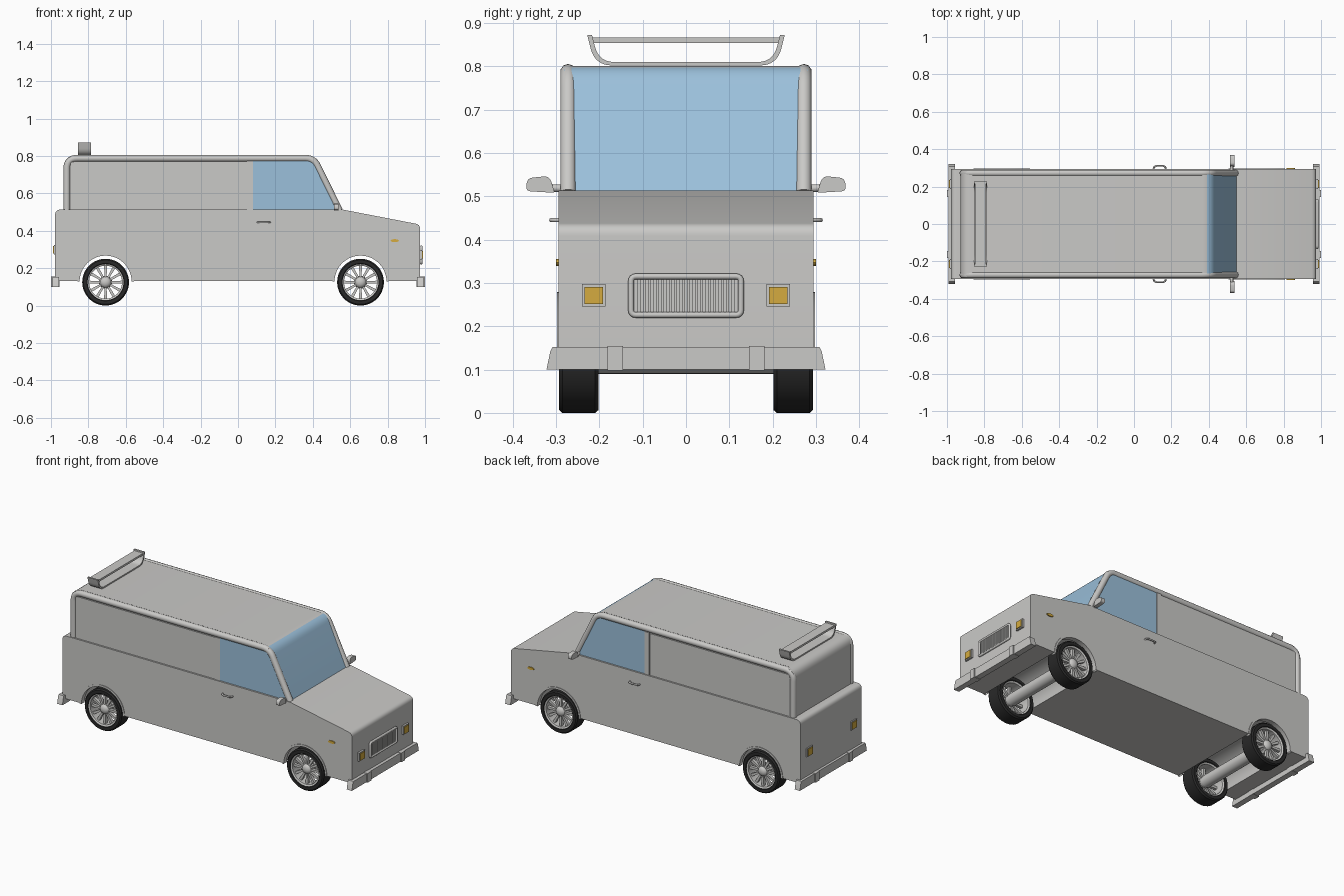
import bpy, bmesh, math
from mathutils import Vector

if "Cube" in bpy.data.objects:
    bpy.data.objects.remove(bpy.data.objects["Cube"])


def material(name, rgb):
    m = bpy.data.materials.new(name)
    m.diffuse_color = (*rgb, 1)
    m.use_nodes = True
    m.node_tree.nodes["Principled BSDF"].inputs["Base Color"].default_value = m.diffuse_color
    return m


PAINT = material("light grey paint", (0.59, 0.585, 0.57))
GLASS = material("blue glass", (0.33, 0.53, 0.71))
AMBER = material("amber lamp", (0.66, 0.41, 0.05))
RUBBER = material("black rubber", (0.022, 0.022, 0.022))


def finish(name, bm, *mats, smooth=35):
    bmesh.ops.recalc_face_normals(bm, faces=bm.faces[:])
    me = bpy.data.meshes.new(name)
    bm.to_mesh(me)
    bm.free()
    for m in mats:
        me.materials.append(m)
    ob = bpy.data.objects.new(name, me)
    bpy.context.collection.objects.link(ob)
    bpy.ops.object.select_all(action='DESELECT')
    bpy.context.view_layer.objects.active = ob
    ob.select_set(True)
    bpy.ops.object.shade_smooth_by_angle(angle=math.radians(smooth))
    return ob


def soften(pts, n=7):
    """Round corners; each point is (a, b, tangent length)."""
    out = []
    for i, (a, b, t) in enumerate(pts):
        p = Vector((a, b))
        if not t:
            out.append(p)
            continue
        u = p + (Vector(pts[i - 1][:2]) - p).normalized() * t
        v = p + (Vector(pts[(i + 1) % len(pts)][:2]) - p).normalized() * t
        for k in range(n + 1):
            f = k / n
            out.append(u * (1 - f) ** 2 + p * 2 * f * (1 - f) + v * f * f)
    return out


def prism(name, pts, lo, hi, axis='Y', mat=PAINT):
    """Extrude an (x,z) profile along Y or a (y,z) profile along X."""
    bm = bmesh.new()
    put = (lambda p, d: (p[0], d, p[1])) if axis == 'Y' else (lambda p, d: (d, p[0], p[1]))
    f = bm.faces.new([bm.verts.new(put(p, lo)) for p in pts])
    r = bmesh.ops.extrude_face_region(bm, geom=[f])
    move = (0, hi - lo, 0) if axis == 'Y' else (hi - lo, 0, 0)
    bmesh.ops.translate(bm, vec=move, verts=[g for g in r['geom'] if isinstance(g, bmesh.types.BMVert)])
    return finish(name, bm, mat)


def box(name, x, y, z, mat=PAINT):
    return prism(name, [(x[0], z[0]), (x[1], z[0]), (x[1], z[1]), (x[0], z[1])], min(y), max(y), 'Y', mat)


def lathe(name, prof, centre, mat, closed=True, n=48, half=False):
    """Spin an (r, y) profile around a Y axis."""
    bm = bmesh.new()
    steps = n // 2 + 1 if half else n
    rings = []
    for i in range(steps):
        a = 2 * math.pi * i / n
        rings.append([bm.verts.new((centre[0] + r * math.cos(a), centre[1] + y, centre[2] + r * math.sin(a)))
                      for r, y in prof])
    m = len(prof)
    for i in range(steps - 1 if half else steps):
        p, q = rings[i], rings[(i + 1) % steps]
        for j in range(m if closed else m - 1):
            k = (j + 1) % m
            bm.faces.new((p[j], p[k], q[k], q[j]))
    bmesh.ops.remove_doubles(bm, verts=bm.verts[:], dist=1e-5)
    return finish(name, bm, mat)


def tube(name, pts, radius, mat=PAINT, cyclic=False):
    cu = bpy.data.curves.new(name, 'CURVE')
    cu.dimensions = '3D'
    cu.bevel_depth, cu.bevel_resolution, cu.use_fill_caps = radius, 3, True
    sp = cu.splines.new('POLY')
    sp.points.add(len(pts) - 1)
    for q, p in zip(sp.points, pts):
        q.co = (*p, 1)
    sp.use_cyclic_u = cyclic
    tmp = bpy.data.objects.new(name + "_path", cu)
    bm = bmesh.new()
    me = bpy.data.meshes.new_from_object(tmp)
    bm.from_mesh(me)
    bpy.data.objects.remove(tmp)
    return finish(name, bm, mat, smooth=50)


# Lower body with wheel arches running through it
W, AXLE_Z, AXLES = 0.294, 0.125, (-0.708, 0.655)
outline = soften([(0.974, 0.13, 0), (0.974, 0.433, 0.025), (0.56, 0.513, 0),
                  (-0.978, 0.513, 0.03), (-0.978, 0.13, 0)])
for cx in AXLES:
    outline += [Vector((cx - 0.149 * math.cos(math.pi * i / 20), 0.13 + 0.143 * math.sin(math.pi * i / 20)))
                for i in range(21)]
prism("lower_body", outline, -W, W)

# Cabin core: the windscreen is the sloping front
cabin = prism("cabin", soften([(-0.928, 0.505, 0), (-0.928, 0.801, 0.06), (0.413, 0.801, 0.045),
                               (0.551, 0.505, 0)]), -0.28, 0.28)
cabin.data.materials.append(GLASS)
for f in cabin.data.polygons:
    if f.normal.x > 0.3 and f.center.x > 0.3:
        f.material_index = 1

for s, side in ((-1, "right"), (1, "left")):
    # Rounded frame rail: rear pillar, roof edge and windscreen pillar
    rail = soften([(-0.915, 0.505, 0), (-0.915, 0.787, 0.055), (0.405, 0.787, 0.045), (0.542, 0.508, 0)])
    tube(side + "_frame_rail", [(p.x, s * 0.272, p.y) for p in rail], 0.0185)
    # Door window, pillar and load panel
    prism(side + "_door_window", [(0.078, 0.513), (0.53, 0.513), (0.405, 0.772), (0.078, 0.772)],
          s * 0.278, s * 0.284, 'Y', GLASS)
    box(side + "_centre_pillar", (0.047, 0.079), (s * 0.27, s * 0.288), (0.51, 0.772))
    box(side + "_load_panel", (-0.895, 0.045), (s * 0.27, s * 0.284), (0.51, 0.767))
    # Door handle
    tube(side + "_door_handle", [(x, s * y, 0.445) for x, y in
         ((0.103, 0.288), (0.108, 0.306), (0.12, 0.311), (0.155, 0.311), (0.167, 0.306), (0.172, 0.288))], 0.005)
    # Side indicator
    prism(side + "_indicator", [(0.838 + 0.022 * math.cos(i * math.pi / 8), 0.347 + 0.008 * math.sin(i * math.pi / 8))
          for i in range(16)], s * 0.292, s * 0.3, 'Y', AMBER)
    # Door mirror
    tube(side + "_mirror_arm", [(0.522, s * 0.285, 0.518), (0.522, s * 0.325, 0.52)], 0.009)
    prism(side + "_mirror", [(s * p.x, p.y) for p in soften(
        [(0.303, 0.508, 0.004), (0.37, 0.512, 0.012), (0.366, 0.542, 0.012), (0.315, 0.547, 0.014)], 4)],
        0.513, 0.538, 'X')

# Wheels
for cx in AXLES:
    end = "front" if cx > 0 else "rear"
    lathe(end + "_axle", [(0, -0.24), (0.035, -0.24), (0.035, 0.24), (0, 0.24)], (cx, 0, AXLE_Z), PAINT, False, 24)
    for s, side in ((-1, "right"), (1, "left")):
        name = end + "_" + side
        c = (cx, s * 0.2475, AXLE_Z)
        lathe(name + "_tyre", [(0.094, -0.04), (0.1, -0.046), (0.118, -0.046), (0.125, -0.038), (0.125, 0.038),
                               (0.118, 0.046), (0.1, 0.046), (0.094, 0.04)], c, RUBBER)
        lathe(name + "_rim", [(0.088, -0.038), (0.096, -0.042), (0.096, 0.042), (0.088, 0.038)], c, PAINT)
        lathe(name + "_hub", [(0, s * -0.03), (0.03, s * -0.03), (0.033, s * 0.018), (0.026, s * 0.032),
                              (0.014, s * 0.039), (0, s * 0.041)], c, PAINT, False, 24)
        # Spokes
        bm = bmesh.new()
        for k in range(12):
            a = k * math.pi / 6
            d, t = Vector((math.cos(a), 0, math.sin(a))), Vector((-math.sin(a), 0, math.cos(a)))
            vs = [bm.verts.new(Vector(c) + d * r + t * w * h + Vector((0, s * y, 0)))
                  for r, h in ((0.026, 0.0055), (0.092, 0.008)) for w, y in
                  ((-1, 0.008), (1, 0.008), (1, 0.026), (-1, 0.026))]
            for f in ((0, 1, 2, 3), (4, 5, 6, 7), (0, 1, 5, 4), (1, 2, 6, 5), (2, 3, 7, 6), (3, 0, 4, 7)):
                bm.faces.new([vs[i] for i in f])
        finish(name + "_spokes", bm, PAINT)
        # Arch lip
        lathe(name + "_arch_lip", [(0.139, 0.02), (0.151, 0.02), (0.151, 0.05), (0.139, 0.05)] if s > 0 else
              [(0.139, -0.05), (0.151, -0.05), (0.151, -0.02), (0.139, -0.02)], (cx, c[1], 0.128), PAINT, half=True)

# Bumpers and lamps at both ends
for e, end, lamp_z in ((1, "front", 0.271), (-1, "rear", 0.298)):
    prism(end + "_bumper", [(-0.322, 0.1), (0.322, 0.1), (0.313, 0.143), (0.308, 0.152), (-0.308, 0.152),
                            (-0.313, 0.143)], e * 0.958, e * 0.993, 'X')
    for s in (-1, 1):
        x = sorted((e * 0.955, e * 1.0))
        box(end + "_bumper_guard", x, (s * 0.145, s * 0.181), (0.098, 0.154))
        y = s * 0.213
        box(end + "_lamp_frame", sorted((e * 0.97, e * 0.985)), (y - 0.027, y + 0.027), (lamp_z - 0.026, lamp_z + 0.026))
        box(end + "_lamp", sorted((e * 0.98, e * 0.989)), (y - 0.021, y + 0.021), (lamp_z - 0.02, lamp_z + 0.02), AMBER)

# Grille: rounded surround with upright bars
surround = soften([(-0.127, 0.226, 0.012), (0.127, 0.226, 0.012), (0.127, 0.315, 0.012), (-0.127, 0.315, 0.012)], 4)
tube("grille_surround", [(0.98, p.x, p.y) for p in surround], 0.007, cyclic=True)
for i in range(19):
    y = -0.108 + i * 0.012
    box("grille_bar", (0.97, 0.982), (y - 0.0035, y + 0.0035), (0.23, 0.311))

# Roof spoiler: upturned base with a cross plate
half = soften([(0.228, 0.872, 0), (0.21, 0.802, 0.04), (0.1, 0.802, 0)], 8)
inner = soften([(0.217, 0.872, 0), (0.201, 0.81, 0.036), (0.1, 0.81, 0)], 8)
ribbon = [(p.x, p.y) for p in half] + [(-p.x, p.y) for p in reversed(half)]
ribbon += [(-p.x, p.y) for p in inner] + [(p.x, p.y) for p in reversed(inner)]
prism("spoiler_base", ribbon, -0.855, -0.785, 'X')
box("spoiler_plate", (-0.85, -0.79), (-0.217, 0.217), (0.854, 0.866))
